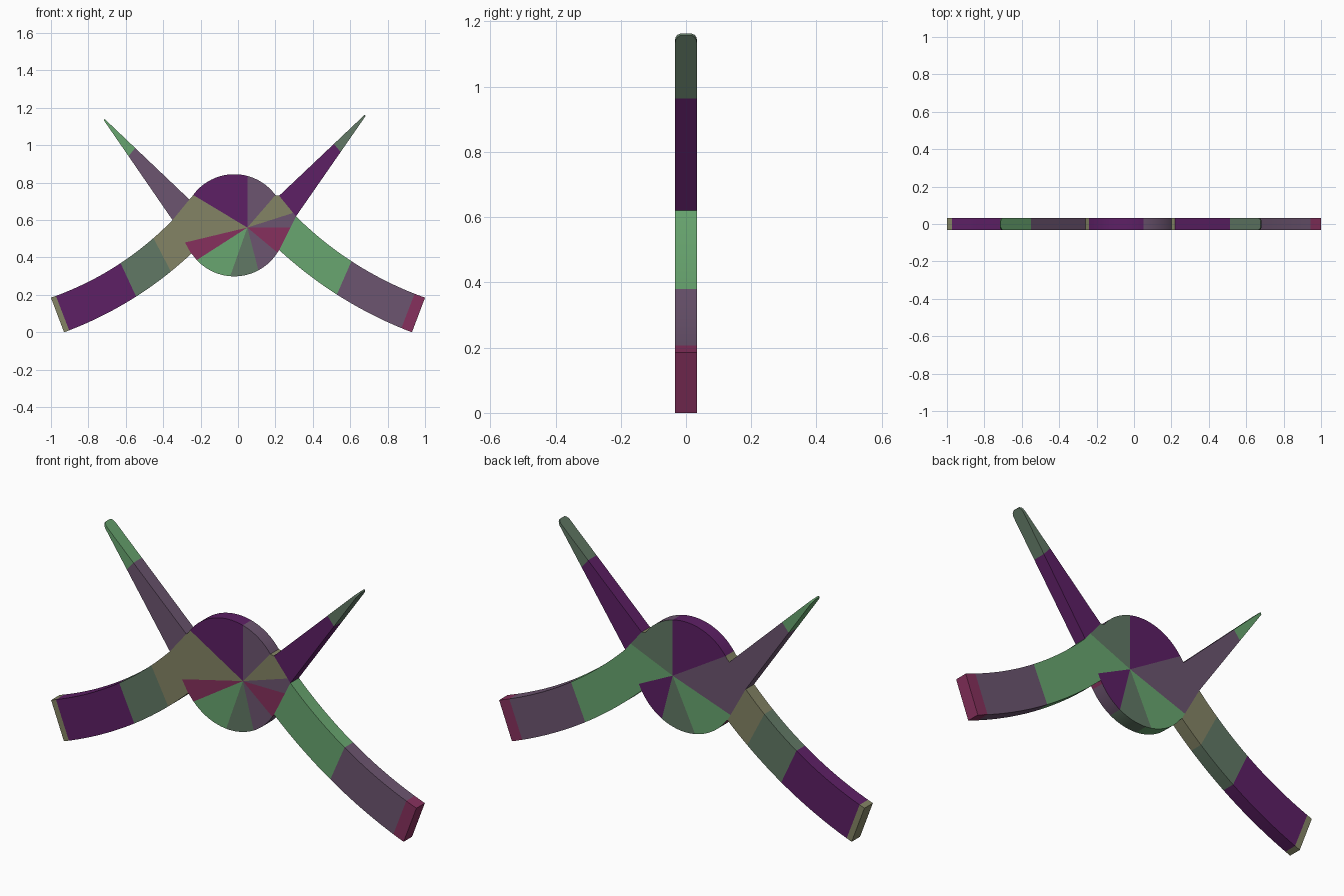
import bpy, bmesh
from math import sin, cos, atan2, degrees, radians, pi
from mathutils import Vector

if "Cube" in bpy.data.objects:
    bpy.data.objects.remove(bpy.data.objects["Cube"])

HALF = 0.033  # half thickness of the plate

PALETTE = {
    "purple": (0.11, 0.014, 0.13),
    "green": (0.14, 0.38, 0.16),
    "mauve": (0.15, 0.09, 0.16),
    "sage": (0.12, 0.19, 0.13),
    "olive": (0.23, 0.23, 0.13),
    "magenta": (0.24, 0.03, 0.11),
}
NAMES = list(PALETTE)


def make_material(name, colour):
    mat = bpy.data.materials.new(name)
    mat.use_nodes = True
    rgba = (*colour, 1)
    mat.diffuse_color = rgba
    shader = mat.node_tree.nodes["Principled BSDF"]
    shader.inputs["Base Color"].default_value = rgba
    shader.inputs["Roughness"].default_value = 0.6
    return mat


MATERIALS = [make_material(n, c) for n, c in PALETTE.items()]


def pick(bands, value):
    """Colour index of the first band whose upper limit exceeds value."""
    for limit, name in bands:
        if value < limit:
            return NAMES.index(name)
    return NAMES.index(bands[-1][1])


def finish(bm, name):
    bmesh.ops.recalc_face_normals(bm, faces=bm.faces)
    mesh = bpy.data.meshes.new(name)
    bm.to_mesh(mesh)
    bm.free()
    for mat in MATERIALS:
        mesh.materials.append(mat)
    obj = bpy.data.objects.new(name, mesh)
    bpy.context.collection.objects.link(obj)
    bpy.ops.object.select_all(action='DESELECT')
    obj.select_set(True)
    bpy.context.view_layer.objects.active = obj
    bpy.ops.object.shade_smooth_by_angle(angle=radians(30))
    return obj


def bowed(a, b, sag, steps):
    """Points from a to b, sagging below the straight line by sag."""
    a, b = Vector(a), Vector(b)
    side = Vector((-(b - a).y, (b - a).x)).normalized()
    if side.y > 0:
        side = -side
    return [a.lerp(b, i / steps) + side * sag * 4 * (i / steps) * (1 - i / steps)
            for i in range(steps + 1)]


def strip(name, upper, lower, bands, depths=None):
    """Closed plate between two edge lines, coloured in bands along its length."""
    bm = bmesh.new()
    rings = []
    for i, (u, l) in enumerate(zip(upper, lower)):
        d = depths[i] if depths else HALF
        rings.append([bm.verts.new((p.x, y, p.y))
                      for p, y in ((u, -d), (l, -d), (l, d), (u, d))])
    n = len(rings) - 1
    for i in range(n):
        colour = pick(bands, (i + 0.5) / n)
        for k in range(4):
            m = (k + 1) % 4
            f = bm.faces.new((rings[i][k], rings[i][m], rings[i + 1][m], rings[i + 1][k]))
            f.material_index = colour
    for ring, t in ((rings[0], 0), (rings[-1], 1)):
        bm.faces.new(ring).material_index = pick(bands, t - 0.001)
    return finish(bm, name)


# Corners where the hub meets the spikes and arms
CORNERS = {
    "left": [(0.22, 0.73), (0.31, 0.62), (0.22, 0.44)],
    "right": [(-0.26, 0.71), (-0.35, 0.60), (-0.25, 0.42)],
}
TIPS = {"left": (0.68, 1.16), "right": (-0.715, 1.137)}
ARM_BANDS = {
    "left": [(0.46, "green"), (0.92, "mauve"), (2, "magenta")],
    "right": [(0.18, "olive"), (0.45, "sage"), (0.95, "purple"), (2, "olive")],
}
SPIKE_BANDS = {
    "left": [(0.55, "purple"), (2, "sage")],
    "right": [(0.55, "mauve"), (2, "green")],
}

for side, sign in (("left", 1), ("right", -1)):
    top, notch, bottom = CORNERS[side]
    # Curved arm with a square end
    strip(side + "_arm",
          bowed(notch, (sign * 1.0, 0.185), 0.045, 28),
          bowed(bottom, (sign * 0.93, 0.0), 0.04, 28), ARM_BANDS[side])
    # Tapering spike with a tip rounded across its thickness
    tip = Vector(TIPS[side])
    across = (Vector(top) - Vector(notch)).normalized() * 0.004
    stops = [i / 12 * 0.96 for i in range(13)] + [0.975, 0.99, 1.0]
    depths = [HALF] * 13 + [HALF * 0.95, HALF * 0.8, HALF * 0.5]
    strip(side + "_spike",
          [Vector(top).lerp(tip + across, t) for t in stops],
          [Vector(notch).lerp(tip - across, t) for t in stops],
          SPIKE_BANDS[side], depths)

# Round hub with straight seats for the arms and spikes
CENTRE, RADIUS = Vector((-0.02, 0.572)), 0.273


def arc(start, end, steps=36):
    angles = [radians(start + (end - start) * i / steps) for i in range(1, steps)]
    return [CENTRE + RADIUS * Vector((cos(a), sin(a))) for a in angles]


def seat(points):
    line = []
    for a, b in zip(points, points[1:]):
        line += bowed(a, b, 0, 6)[:-1]
    return line + [Vector(points[-1])]


outline = (seat(CORNERS["left"][::-1]) + arc(33, 150)
           + seat(CORNERS["right"]) + arc(213, 331))

FRONT = [(20, "mauve"), (48, "olive"), (90, "mauve"), (148, "purple"),
         (195, "olive"), (213, "magenta"), (250, "green"), (285, "sage"),
         (322, "mauve"), (361, "magenta")]
BACK = [(22, "green"), (90, "sage"), (150, "purple"), (200, "mauve"),
        (245, "green"), (285, "sage"), (335, "purple"), (361, "green")]
FAN = Vector((0.05, 0.56))

bm = bmesh.new()
rims = {y: [bm.verts.new((p.x, y, p.y)) for p in outline] for y in (-HALF, HALF)}
hubs = {y: bm.verts.new((FAN.x, y, FAN.y)) for y in rims}
for i, p in enumerate(outline):
    j = (i + 1) % len(outline)
    mid = (p + outline[j]) / 2 - FAN
    angle = degrees(atan2(mid.y, mid.x) % (2 * pi))
    for y, bands in ((-HALF, FRONT), (HALF, BACK)):
        f = bm.faces.new((hubs[y], rims[y][i], rims[y][j]))
        f.material_index = pick(bands, angle)
    f = bm.faces.new((rims[-HALF][i], rims[-HALF][j], rims[HALF][j], rims[HALF][i]))
    f.material_index = pick(FRONT, angle)
finish(bm, "hub")
